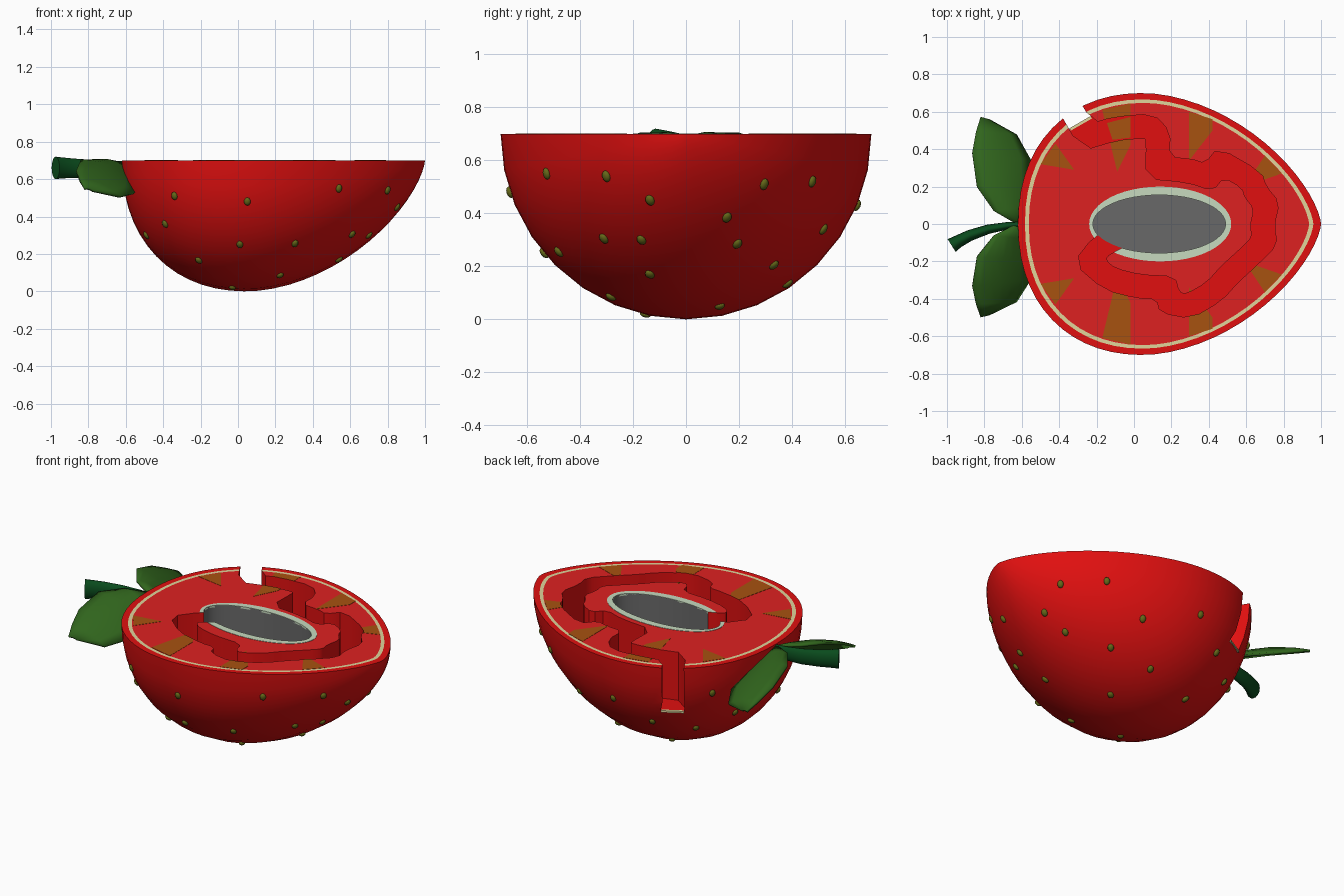
import bpy, bmesh, math
from mathutils import Vector

if "Cube" in bpy.data.objects:
    bpy.data.objects.remove(bpy.data.objects["Cube"])

TOP, FLOOR = 0.7, 0.40


def mat(name, r, g, b):
    m = bpy.data.materials.new(name)
    m.diffuse_color = (r, g, b, 1)
    m.use_nodes = True
    m.node_tree.nodes["Principled BSDF"].inputs["Base Color"].default_value = m.diffuse_color
    return m


SKIN = mat("skin_red", .75, .005, .005)
FLESH = mat("flesh_red", .73, .015, .015)
PALE = mat("pale_rim", .75, .66, .33)
MINT = mat("pale_core", .57, .70, .52)
GREY = mat("core_grey", .14, .14, .14)
OCHRE = mat("ochre", .39, .085, .005)
LEAF = mat("leaf_green", .03, .13, .012)
STEM = mat("stem_green", .003, .07, .012)
SEED = mat("seed_olive", .13, .14, .01)


def finish(name, bm, mats, angle=35):
    bmesh.ops.recalc_face_normals(bm, faces=bm.faces)
    me = bpy.data.meshes.new(name)
    bm.to_mesh(me)
    bm.free()
    ob = bpy.data.objects.new(name, me)
    bpy.context.collection.objects.link(ob)
    for m in mats:
        me.materials.append(m)
    smooth(ob, angle)
    return ob


def smooth(ob, angle=35):
    bpy.ops.object.select_all(action='DESELECT')
    ob.select_set(True)
    bpy.context.view_layer.objects.active = ob
    bpy.ops.object.shade_smooth_by_angle(angle=math.radians(angle))


def prism(name, polys, z0, z1, m):
    bm = bmesh.new()
    for poly in polys:
        lo = [bm.verts.new((x, y, z0)) for x, y in poly]
        hi = [bm.verts.new((x, y, z1)) for x, y in poly]
        bm.faces.new(lo[::-1])
        bm.faces.new(hi)
        for i in range(len(poly)):
            j = (i + 1) % len(poly)
            bm.faces.new((lo[i], lo[j], hi[j], hi[i]))
    return finish(name, bm, [m])


def cut(ob, *cutters):
    bpy.context.view_layer.objects.active = ob
    for c in cutters:
        md = ob.modifiers.new("cut", 'BOOLEAN')
        md.operation, md.solver, md.object = 'DIFFERENCE', 'EXACT', c
        md.material_mode = 'TRANSFER'
        bpy.ops.object.modifier_apply(modifier=md.name)
    smooth(ob)


def ellipse(cx, a, b, n=48):
    return [(cx + a * math.cos(t * math.tau / n), b * math.sin(t * math.tau / n)) for t in range(n)]


def radius(x):
    # fruit profile around the x axis
    if x < .05:
        u = min(1, (.05 - x) / .67)
        return .7 * (1 - u ** 2.2) ** .4545
    u = min(1, (x - .05) / .95)
    return .7 * (1 - u ** 1.8) ** .68


# half fruit: revolved skin, cut face made of nested rims
N, K = 32, 16
xs = [.19 - .81 * math.cos(math.pi * i / N) for i in range(1, N)]
bm = bmesh.new()
rows = [[bm.verts.new((x, radius(x) * math.cos(math.pi * k / K), TOP - radius(x) * math.sin(math.pi * k / K)))
         for k in range(K + 1)] for x in xs]
back_pole, tip = bm.verts.new((-.62, 0, TOP)), bm.verts.new((1, 0, TOP))
for k in range(K):
    for a, b in zip(rows, rows[1:]):
        bm.faces.new((a[k], a[k + 1], b[k + 1], b[k]))
    bm.faces.new((back_pole, rows[0][k + 1], rows[0][k]))
    bm.faces.new((tip, rows[-1][k], rows[-1][k + 1]))
loop = [back_pole] + [r[0] for r in rows] + [tip] + [r[K] for r in reversed(rows)]
base = [v.co.copy() for v in loop]
for s, idx in ((.952, 0), (.925, 1)):
    inner = [bm.verts.new((.15 + s * (c.x - .15), s * c.y, TOP)) for c in base]
    for i in range(len(loop)):
        j = (i + 1) % len(loop)
        bm.faces.new((loop[i], loop[j], inner[j], inner[i])).material_index = idx
    loop = inner
bm.faces.new(loop).material_index = 2
body = finish("fruit_half", bm, [SKIN, PALE, FLESH])

# winding groove cutter: centreline offset to both sides, corners rounded once
path = [Vector(p) for p in (
    (-.41, .74), (-.25, .465), (-.10, .51), (.08, .525), (.13, .47), (.125, .30), (.30, .285), (.40, .25),
    (.465, .33), (.63, .235), (.65, .17), (.71, .10), (.685, -.01), (.70, -.09), (.62, -.17), (.51, -.27),
    (.43, -.36), (.295, -.44), (.19, -.42), (.17, -.34), (.03, -.335), (-.13, -.295), (-.24, -.20),
    (-.17, -.11), (-.02, -.04))]
left, right = [], []
for i, p in enumerate(path):
    d0 = (p - path[max(i - 1, 0)]).normalized() if i else (path[1] - p).normalized()
    d1 = (path[i + 1] - p).normalized() if i + 1 < len(path) else d0
    t = (d0 + d1).normalized()
    off = Vector((-t.y, t.x)) * (.062 / max(.5, t.dot(d1)))
    left.append(p + off)
    right.append(p - off)
ring = left + right[::-1]
rounded = []
for a, b in zip(ring, ring[1:] + ring[:1]):
    rounded += [a.lerp(b, .25), a.lerp(b, .75)]
groove = prism("groove_cutter", [rounded], FLOOR, 1, SKIN)
hole = prism("core_cutter", [ellipse(.135, .355, .155)], FLOOR - .005, 1, GREY)
cut(body, groove, hole)

# pale ring around the core hollow
core_ring = prism("core_ring", [ellipse(.14, .38, .2)], .69, TOP + .002, MINT)
hole_clean = prism("ring_cutter", [ellipse(.135, .355, .155)], .5, 1, MINT)
cut(core_ring, hole_clean, groove)

# ochre rays on the cut face, mirrored front to back
rays = [[(-.17, .61), (-.02, .644), (-.02, .42), (-.09, .28)],
        [(.295, .60), (.42, .56), (.42, .50), (.295, .34)],
        [(.70, .365), (.79, .27), (.59, .20)],
        [(-.50, .32), (-.42, .43), (-.32, .29)]]
rays += [[(x, -y) for x, y in reversed(p)] for p in rays]
ray_ob = prism("flesh_rays", rays, .69, TOP + .0015, OCHRE)
cut(ray_ob, groove)
for c in (groove, hole, hole_clean):
    bpy.data.objects.remove(c)

# rim line and ray continuing on the groove floor
prism("floor_rim_line", [[(-.345, .512), (-.338, .499), (-.225, .564), (-.232, .577)]], .39, FLOOR + .002, PALE)
prism("floor_ray", [[(-.145, .54), (-.02, .572), (-.02, .462), (-.115, .45)]], .39, FLOOR + .002, OCHRE)

# seeds: (x, z) on the front, then on the back
front = [(-.34, .51), (-.39, .36), (-.49, .30), (.05, .48), (.01, .25), (-.21, .165), (.225, .085), (.305, .255),
         (.54, .55), (.61, .305), (.80, .54), (.70, .30), (.85, .45), (-.03, .02), (.54, .17)]
back = [(.79, .51), (.60, .52), (.79, .385), (.67, .285), (.37, .34), (.45, .205), (.20, .135), (.05, .43),
        (.28, .05), (-.34, .25), (-.5, .33), (-.15, .30), (-.48, .52), (-.12, .09)]
bm = bmesh.new()
for side, spots in ((-1, front), (1, back)):
    for x, z in spots:
        r = radius(x)
        y = side * math.sqrt(max(0, r * r - (TOP - z) ** 2))
        slope = (radius(x + .01) - radius(x - .01)) / .02
        n = Vector((-slope, y / r, (z - TOP) / r)).normalized()
        made = bmesh.ops.create_icosphere(bm, subdivisions=2, radius=1)["verts"]
        bmesh.ops.scale(bm, vec=(.018, .023, .013), verts=made)
        bmesh.ops.rotate(bm, matrix=n.to_track_quat('Z', 'Y').to_matrix(), verts=made)
        bmesh.ops.translate(bm, vec=(x, y, z), verts=made)
finish("seeds", bm, [SEED], 60)

# two drooping leaves, lofted between left and right edge points
edges = [((-.645, .01), (-.61, .01)), ((-.75, .07), (-.59, .09)), ((-.84, .2), (-.56, .22)),
         ((-.865, .38), (-.555, .34)), ((-.845, .49), (-.63, .475)), ((-.82, .57), (-.775, .555))]
for side, name in ((1, "back_leaf"), (-1, "front_leaf")):
    bm = bmesh.new()
    grid = []
    for l, r in edges:
        row = []
        for k in range(7):
            f = k / 6
            p = Vector(l).lerp(Vector(r), f)
            z = .725 - .38 * p.y - .42 * (p.x + .70) + .12 * (Vector(r) - Vector(l)).length * (1 - (2 * f - 1) ** 2)
            y = p.y if side > 0 else -p.y * .87
            row.append(bm.verts.new((p.x, y, min(z, .71) - .01)))
        grid.append(row)
    for a, b in zip(grid, grid[1:]):
        for k in range(6):
            bm.faces.new((a[k], a[k + 1], b[k + 1], b[k]))
    leaf = finish(name, bm, [LEAF], 50)
    md = leaf.modifiers.new("thickness", 'SOLIDIFY')
    md.thickness, md.offset = .014, 0

# curved stem with a thicker end
bm = bmesh.new()
prev = None
spine = [(-.57, 0, .66, .016, .035), (-.68, -.01, .655, .02, .042), (-.78, -.028, .655, .025, .048),
         (-.88, -.062, .658, .03, .052), (-.94, -.093, .66, .034, .056), (-.975, -.115, .66, .04, .06)]
for i, (x, y, z, w, h) in enumerate(spine):
    a, b = spine[max(i - 1, 0)], spine[min(i + 1, len(spine) - 1)]
    d = Vector((b[0] - a[0], b[1] - a[1])).normalized()
    cur = [bm.verts.new((x - d.y * w * math.cos(t), y + d.x * w * math.cos(t), z + h * math.sin(t)))
           for t in (math.tau * k / 16 for k in range(16))]
    if prev:
        for k in range(16):
            bm.faces.new((prev[k], prev[k - 1], cur[k - 1], cur[k]))
    else:
        bm.faces.new(cur)
    prev = cur
bm.faces.new(prev)
finish("stem", bm, [STEM], 45)
